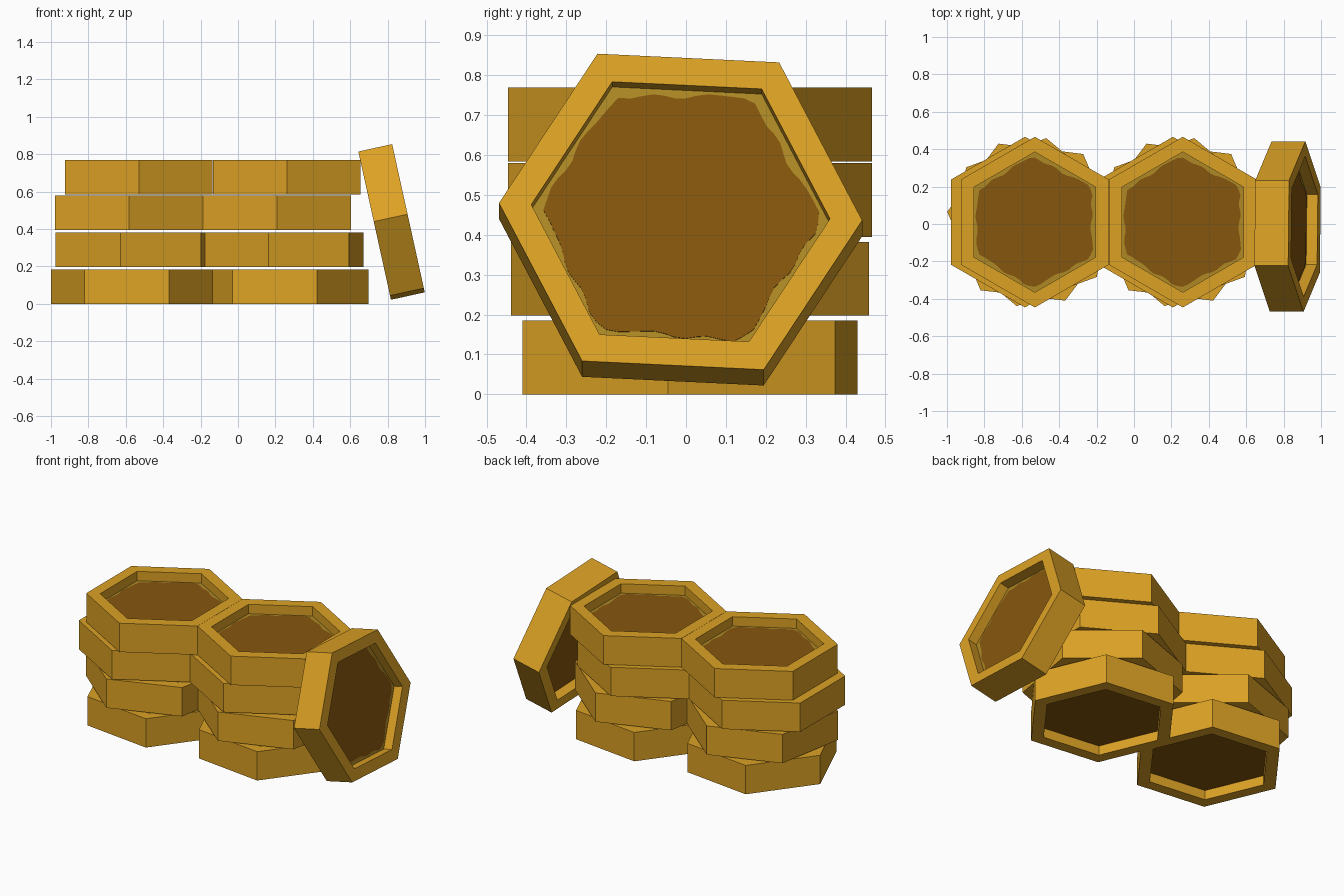
import bpy, bmesh
from math import sin, cos, pi, radians
from mathutils import Matrix, Vector

if "Cube" in bpy.data.objects:
    bpy.data.objects.remove(bpy.data.objects["Cube"])

R_OUT, R_IN, THICK, DEPTH = 0.456, 0.375, 0.185, 0.06


def material(name, rgb):
    m = bpy.data.materials.new(name)
    m.use_nodes = True
    m.diffuse_color = (*rgb, 1)
    m.node_tree.nodes["Principled BSDF"].inputs["Base Color"].default_value = (*rgb, 1)
    return m


wax = material("golden wax", (0.72, 0.36, 0.018))
floor = material("dull gold floor", (0.42, 0.25, 0.018))
filling = material("brown filling", (0.24, 0.092, 0.004))


def new_mesh(name, bm, mats):
    bmesh.ops.recalc_face_normals(bm, faces=bm.faces)
    mesh = bpy.data.meshes.new(name)
    bm.to_mesh(mesh)
    bm.free()
    for m in mats:
        mesh.materials.append(m)
    return mesh


def cell_mesh():
    """Hexagonal tray with a recess in the top and in the bottom."""
    bm = bmesh.new()
    h = THICK / 2
    profile = [(R_IN, h - DEPTH), (R_IN, h), (R_OUT, h),
               (R_OUT, -h), (R_IN, -h), (R_IN, DEPTH - h)]
    rings = [[bm.verts.new((r * cos(k * pi / 3), r * sin(k * pi / 3), z))
              for k in range(6)] for r, z in profile]
    for a, b in zip(rings, rings[1:]):
        for k in range(6):
            n = (k + 1) % 6
            bm.faces.new((a[k], a[n], b[n], b[k]))
    bm.faces.new(rings[0]).material_index = 1
    bm.faces.new(rings[-1]).material_index = 2
    return new_mesh("hexagon_cell", bm, (wax, floor, filling))


def filling_mesh():
    """Thin plate with a wavy, roughly hexagonal outline."""
    bm = bmesh.new()
    count = 72
    verts = []
    for i in range(count):
        t = 2 * pi * i / count
        edge = R_IN * cos(pi / 6) / cos(t % (pi / 3) - pi / 6)
        wave = 0.945 + 0.02 * sin(5 * t + 1) + 0.015 * sin(11 * t) + 0.01 * sin(17 * t + 2)
        r = min(edge * wave, 0.345 + 0.008 * sin(3 * t))
        verts.append(bm.verts.new((r * cos(t), r * sin(t), 0)))
    face = bm.faces.new(verts)
    top = bmesh.ops.extrude_face_region(bm, geom=[face])["geom"]
    bmesh.ops.translate(bm, vec=(0, 0, 0.004),
                        verts=[v for v in top if isinstance(v, bmesh.types.BMVert)])
    bmesh.ops.translate(bm, vec=(0, 0, THICK / 2 - DEPTH - 0.001), verts=bm.verts)
    return new_mesh("wavy_filling", bm, (filling,))


cell, fill = cell_mesh(), filling_mesh()


def place(name, matrix):
    for mesh, label in ((cell, "cell"), (fill, "filling")):
        ob = bpy.data.objects.new(f"{name}_{label}", mesh)
        ob.matrix_world = matrix
        bpy.context.scene.collection.objects.link(ob)


# Two stacks of four cells: x of the right stack, base height, turn
layers = [(-0.546, 0, -7), (-0.548, 0.197, 20), (-0.583, 0.395, 30), (-0.53, 0.584, 30)]
for side, shift in (("right", 0), ("left", 0.791)):
    for level, (x, z, turn) in enumerate(layers, 1):
        place(f"{side}_stack_{level}",
              Matrix.Translation((x + shift, 0.01, z + THICK / 2))
              @ Matrix.Rotation(radians(turn), 4, "Z"))

# Cell leaning against the left stack
tilt = radians(12.4)
axes = Matrix((Vector((0, 1, 0)), Vector((-sin(tilt), 0, cos(tilt))),
               Vector((cos(tilt), 0, sin(tilt))))).transposed().to_4x4()
place("leaning", Matrix.Translation((0.821, -0.0135, 0.438)) @ axes
      @ Matrix.Rotation(radians(-2.8), 4, "Z"))
